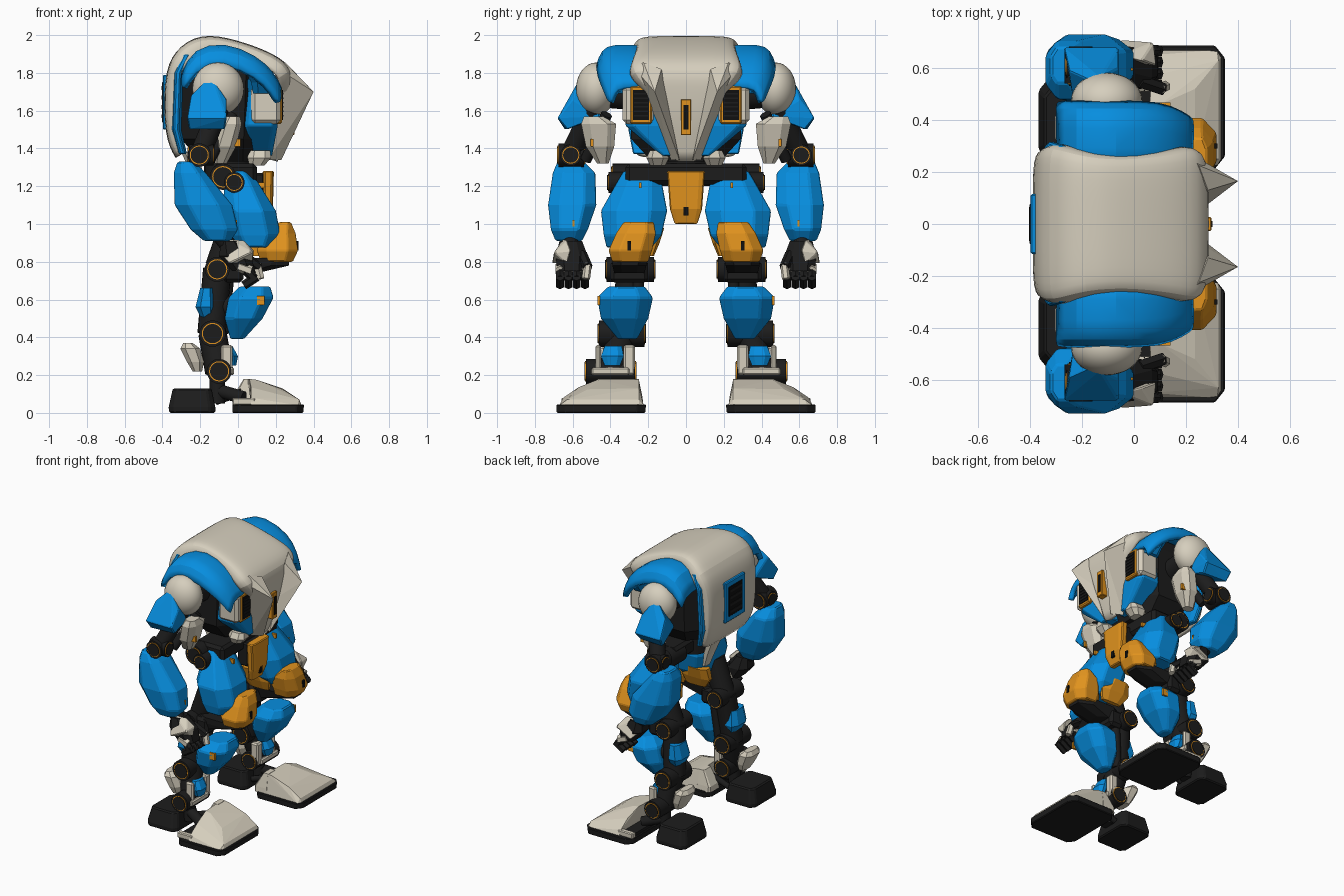
import bpy, bmesh
from mathutils import Vector, Matrix

cube = bpy.data.objects.get("Cube")
if cube:
    bpy.data.objects.remove(cube)


def material(name, color):
    mat = bpy.data.materials.new(name)
    mat.use_nodes = True
    mat.diffuse_color = (*color, 1)
    mat.node_tree.nodes["Principled BSDF"].inputs["Base Color"].default_value = (*color, 1)
    return mat


BONE = material("warm white", (.67, .62, .51))
BLUE = material("bright blue", (.002, .27, .74))
ORANGE = material("amber orange", (.75, .29, .013))
DARK = material("charcoal", (.012, .012, .012))
BLACK = material("black", (.005, .005, .005))


def finish(name, bm, mat, mirror=True, bevel=0, smooth=False, subdivide=0, thick=0):
    """Turn a bmesh into an object, mirrored across the body's middle plane."""
    bmesh.ops.recalc_face_normals(bm, faces=bm.faces)
    mesh = bpy.data.meshes.new(name)
    bm.to_mesh(mesh)
    bm.free()
    mesh.materials.append(mat)
    obj = bpy.data.objects.new(name, mesh)
    bpy.context.collection.objects.link(obj)
    if smooth:
        bpy.ops.object.select_all(action='DESELECT')
        obj.select_set(True)
        bpy.context.view_layer.objects.active = obj
        bpy.ops.object.shade_smooth_by_angle(angle=.6)
    if subdivide:
        mod = obj.modifiers.new("Round", 'SUBSURF')
        mod.levels = mod.render_levels = subdivide
    if thick:
        mod = obj.modifiers.new("Thickness", 'SOLIDIFY')
        mod.thickness, mod.offset = thick, -1
    if bevel:
        mod = obj.modifiers.new("Bevel", 'BEVEL')
        mod.width, mod.segments = bevel, 1
    if mirror:
        mod = obj.modifiers.new("Mirror", 'MIRROR')
        mod.use_axis = (False, True, False)
        mod.use_mirror_merge = False


def loft(name, rings, mat, cut=.25, **options):
    """Faceted shell from chamfered rectangles, each (z, x0, x1, y0, y1)."""
    bm = bmesh.new()
    loops = []
    for z, x0, x1, y0, y1 in rings:
        cx, cy = (x1 - x0) * cut, (y1 - y0) * cut
        outline = [(x0 + cx, y0), (x1 - cx, y0), (x1, y0 + cy), (x1, y1 - cy),
                   (x1 - cx, y1), (x0 + cx, y1), (x0, y1 - cy), (x0, y0 + cy)]
        loops.append([bm.verts.new((x, y, z)) for x, y in outline])
    for low, high in zip(loops, loops[1:]):
        for i in range(8):
            j = (i + 1) % 8
            bm.faces.new((low[i], low[j], high[j], high[i]))
    bm.faces.new(loops[0])
    bm.faces.new(loops[-1])
    finish(name, bm, mat, **options)


def hull(name, points, mat, **options):
    bm = bmesh.new()
    for p in points:
        bm.verts.new(p)
    bmesh.ops.convex_hull(bm, input=bm.verts)
    bmesh.ops.delete(bm, geom=[v for v in bm.verts if not v.link_faces], context='VERTS')
    finish(name, bm, mat, **options)


def box(name, x, y, z, mat, bevel=0, mirror=True):
    bm = bmesh.new()
    low, high = Vector((x[0], y[0], z[0])), Vector((x[1], y[1], z[1]))
    bmesh.ops.create_cube(bm, size=1, matrix=Matrix.LocRotScale((low + high) / 2, None, high - low))
    finish(name, bm, mat, mirror, bevel)


def rod(name, start, end, radius, mat=DARK, sides=20, mirror=True):
    a, b = Vector(start), Vector(end)
    turn = (b - a).to_track_quat('Z', 'Y')
    bm = bmesh.new()
    bmesh.ops.create_cone(bm, cap_ends=True, segments=sides, radius1=radius, radius2=radius,
                          depth=(b - a).length, matrix=Matrix.LocRotScale((a + b) / 2, turn, None))
    finish(name, bm, mat, mirror, smooth=sides > 8)


def joint(name, start, end, radius):
    """Dark pivot drum with a thin orange ring on both ends."""
    a, b = Vector(start), Vector(end)
    step = (b - a).normalized() * .004
    rod(name, a, b, radius)
    rod(name + "_ring", a - step, b + step, radius * .81, ORANGE)
    rod(name + "_cap", a - step * 2, b + step * 2, radius * .73)


def sheet(name, rows, mat, thick, mirror, subdivide=2):
    bm = bmesh.new()
    grid = [[bm.verts.new(p) for p in row] for row in rows]
    for r, s in zip(grid, grid[1:]):
        for i in range(len(r) - 1):
            bm.faces.new((r[i], r[i + 1], s[i + 1], s[i]))
    finish(name, bm, mat, mirror, smooth=True, subdivide=subdivide, thick=thick)


# Torso shell: one curved sheet running from the lower back over to the chest
path = [(-.33, 1.35, .27), (-.39, 1.45, .285), (-.395, 1.78, .29), (-.34, 1.92, .32), (-.2, 2.015, .27),
        (0, 1.975, .26), (.2, 1.9, .29), (.295, 1.82, .31), (.285, 1.7, .19), (.27, 1.55, .14), (.21, 1.33, .06)]
core = Vector((-.05, 0, 1.6))
rows = []
for x, z, half in path:
    row = []
    for side, sink in ((-1, .2), (-.98, .03), (-.7, 0), (0, 0), (.7, 0), (.98, .03), (1, .2)):
        p = Vector((x, 0, z)).lerp(core, sink)
        p.y = side * half
        row.append(p)
    rows.append(row)
sheet("torso_shell", rows, BONE, .03, False)
hull("chest_fin", [(.2, .28, 1.83), (.25, .225, 1.855), (.285, .13, 1.82), (.40, .165, 1.7), (.28, .09, 1.6),
                   (.23, .035, 1.34), (.16, .08, 1.34), (.235, .19, 1.69)], BONE)
box("chest_slot", (.25, .298), (-.027, .027), (1.47, 1.66), ORANGE, .004, False)
box("chest_slot_grille", (.29, .302), (-.012, .012), (1.5, 1.63), BLACK, 0, False)

# Torso inside, side stripes and chest armour
loft("torso_core", [(1.33, -.2, .1, -.18, .18), (1.45, -.3, .14, -.29, .29),
                    (1.8, -.31, .16, -.3, .3), (1.9, -.26, .08, -.26, .26)], DARK, mirror=False)
loft("back_stripe", [(1.37, -.32, -.27, .1, .28), (1.5, -.355, -.3, .1, .305),
                     (1.8, -.345, -.29, .1, .315), (1.9, -.3, -.24, .1, .3)], BLUE, bevel=.006)
loft("chest_side", [(1.36, .03, .18, .03, .13), (1.52, .03, .21, .04, .32),
                    (1.7, .05, .2, .04, .31), (1.77, .05, .18, .04, .36)], BLUE, .15, bevel=.006)
box("vent_housing", (.07, .225), (.17, .335), (1.53, 1.73), BONE, .02)
box("vent_frame", (.2, .232), (.18, .295), (1.53, 1.73), ORANGE, .008)
box("vent_grille", (.2, .237), (.195, .28), (1.55, 1.71), BLACK)
for i in range(6):
    z = 1.57 + i * .023
    box("vent_slat", (.2, .241), (.2, .275), (z, z + .008), DARK)

# Back vent
box("back_vent_frame", (-.398, -.37), (-.115, .115), (1.5, 1.79), BLUE, .006, False)
box("back_vent", (-.402, -.37), (-.08, .08), (1.535, 1.755), BLACK, .006, False)
for i in range(4):
    z = 1.56 + i * .05
    box("back_vent_slat", (-.405, -.38), (-.065, .065), (z, z + .02), DARK, 0, False)
loft("tail_plate", [(1.1, -.18, -.15, -.035, .035), (1.2, -.22, -.16, -.045, .045),
                    (1.38, -.3, -.22, -.06, .06)], BONE, mirror=False)

# Shoulder yoke, shoulder ball and upper arm
arch = [(-.3, 1.79, 1), (-.24, 1.925, 1), (-.07, 1.96, 1), (.1, 1.885, 1), (.19, 1.8, .85), (.23, 1.72, .75)]
sheet("shoulder_yoke", [[(x, .2 + out * taper, z + drop) for x, z, taper in arch] for out, drop in
                        ((0, .0), (.19, .015), (.25, -.02), (.275, -.1))], BLUE, .035, True, 1)
loft("yoke_front", [(1.69, .08, .19, .28, .36), (1.75, .07, .2, .24, .41),
                    (1.79, .05, .15, .24, .43)], BLUE)
bm = bmesh.new()
bmesh.ops.create_uvsphere(bm, u_segments=32, v_segments=16, radius=1,
                          matrix=Matrix.LocRotScale((-.105, .475, 1.715), None, (.137, .107, .14)))
finish("shoulder_ball", bm, BONE, smooth=True)
rod("shoulder_axle", (-.1, .25, 1.68), (-.1, .47, 1.7), .08)
hull("upper_arm_pad", [(-.16, .55, 1.77), (-.13, .565, 1.765), (-.25, .59, 1.68), (-.06, .6, 1.66),
                       (-.27, .68, 1.56), (-.06, .68, 1.56), (-.26, .64, 1.5), (-.07, .63, 1.5),
                       (-.23, .46, 1.57), (-.06, .45, 1.57)], BLUE, bevel=.006)
rod("upper_arm", (-.09, .48, 1.64), (-.2, .61, 1.37), .055)
rod("upper_arm_piston", (-.03, .42, 1.58), (-.15, .53, 1.34), .03)
loft("inner_arm_plate", [(1.32, -.13, -.06, .41, .47), (1.41, -.13, -.01, .38, .53),
                         (1.53, -.09, .02, .37, .555), (1.57, -.06, .01, .44, .54)], BONE)
box("arm_plate_mark", (-.03, .012), (.49, .505), (1.41, 1.45), ORANGE)
joint("elbow", (-.205, .54, 1.365), (-.205, .675, 1.365), .062)
joint("elbow_front", (-.26, .61, 1.365), (-.13, .61, 1.365), .056)

# Forearm and hand
loft("forearm", [(1.33, -.32, -.23, .54, .68), (1.27, -.34, -.17, .48, .705), (1.1, -.335, -.03, .475, .73),
                 (.97, -.25, .0, .52, .715), (.91, -.18, -.04, .55, .69)], BLUE, bevel=.008)
box("forearm_mark", (-.08, -.004), (.59, .6), (.98, 1.02), ORANGE)
rod("wrist", (-.1, .62, .95), (-.03, .61, .86), .045)
loft("palm", [(.75, -.03, .09, .53, .68), (.83, -.1, .07, .52, .69), (.91, -.09, 0, .55, .67)], DARK)
hull("hand_plate", [(-.1, .63, .85), (-.05, .65, .92), (.03, .63, .915), (.075, .7, .85), (-.05, .71, .79),
                    (.075, .63, .79), (.085, .61, .86)], BONE, bevel=.005)
for i in range(4):
    y = .535 + i * .044
    rod("knuckle", (.0, y, .775), (.07, y, .75), .028, BONE, 6)
    rod("finger", (.03, y, .77), (.085, y, .71), .026, DARK, 6)
    rod("fingertip", (.1, y, .72), (.03, y, .675), .024, DARK, 6)
rod("thumb", (.02, .55, .84), (.11, .52, .77), .027, DARK, 6)
rod("thumb_tip", (.1, .52, .79), (.12, .53, .71), .022, BONE, 6)

# Waist and pelvis
rod("waist", (-.05, 0, 1.2), (-.05, 0, 1.4), .13, mirror=False)
box("pelvis", (-.13, .1), (-.32, .32), (1.21, 1.32), DARK, .02, False)
box("pelvis_mount", (.05, .14), (-.08, .08), (1.1, 1.27), DARK, .01, False)
loft("hip_guard", [(1.31, .06, .14, .11, .19), (1.35, .05, .175, .09, .21),
                   (1.39, .06, .17, .12, .19)], BONE)
loft("groin_plate", [(1.0, .12, .16, -.06, .06), (1.08, .13, .185, -.085, .085),
                     (1.28, .13, .19, -.1, .1)], ORANGE, .15, mirror=False, bevel=.006)
box("groin_slot", (.15, .187), (-.014, .014), (1.045, 1.09), BLACK, 0, False)
joint("hip", (-.08, .2, 1.25), (-.08, .39, 1.25), .07)
joint("hip_outer", (-.02, .22, 1.22), (-.02, .41, 1.22), .055)

# Thigh and knee
loft("thigh", [(1.28, -.03, .05, .18, .33), (1.23, -.07, .1, .13, .36), (1.07, -.08, .2, .1, .45),
               (.94, -.05, .225, .13, .435), (.875, 0, .18, .18, .42)], BLUE, bevel=.008)
box("thigh_mark", (.1, .14), (.235, .25), (1.19, 1.22), ORANGE)
loft("knee_cap", [(1.01, .22, .28, .17, .33), (.95, .13, .305, .16, .37), (.86, .1, .318, .18, .41),
                  (.8, .12, .29, .2, .39)], ORANGE, bevel=.006)
loft("knee_inner_plate", [(.83, -.03, .12, .17, .2), (.9, -.08, .14, .14, .2),
                          (.98, -.07, .1, .115, .2)], ORANGE)
box("knee_slot", (.28, .321), (.29, .31), (.86, .91), BLACK)
loft("knee_lever", [(.74, -.13, .1, .22, .38), (.78, -.12, .27, .21, .39),
                    (.82, -.08, .27, .2, .39)], DARK)
rod("thigh_frame", (-.02, .29, 1.0), (-.1, .29, .77), .075)
joint("knee", (-.11, .17, .76), (-.11, .42, .76), .066)
box("knee_block", (-.08, .03), (.2, .4), (.69, .81), DARK, .02)

# Shin and ankle
rod("upper_shin", (-.11, .29, .76), (-.14, .33, .42), .075)
rod("shin_piston", (-.05, .25, .72), (-.08, .27, .42), .03)
rod("shin_bracket", (-.14, .31, .56), (.03, .31, .56), .06)
loft("shin_plate", [(.67, .01, .17, .22, .41), (.61, -.05, .188, .175, .47), (.5, -.07, .13, .2, .45),
                    (.39, -.04, .03, .26, .36)], BLUE, bevel=.008)
box("shin_mark", (.1, .14), (.455, .468), (.57, .62), ORANGE)
loft("calf_plate", [(.49, -.19, -.13, .27, .37), (.56, -.225, -.12, .24, .41),
                    (.66, -.2, -.13, .26, .4)], BLUE)
joint("lower_knee", (-.135, .22, .42), (-.135, .46, .42), .07)
rod("lower_shin", (-.135, .34, .42), (-.1, .39, .22), .075)
joint("ankle", (-.1, .27, .22), (-.1, .53, .22), .066)
loft("heel_guard", [(.22, -.24, -.19, .32, .42), (.27, -.27, -.18, .3, .44),
                    (.34, -.305, -.2, .29, .45), (.37, -.29, -.24, .31, .43)], BONE)
loft("ankle_blue_plate", [(.25, -.05, -.01, .35, .43), (.3, -.09, .0, .33, .45),
                          (.355, -.08, -.03, .34, .43)], BLUE)
box("ankle_side_plate", (-.09, -.03), (.27, .33), (.2, .36), BONE, .01)
box("ankle_outer_plate", (-.09, -.03), (.45, .48), (.2, .36), BONE, .01)
box("ankle_front_bar", (-.06, -.02), (.3, .5), (.2, .24), BONE, .008)

# Foot: broad toe with an open rear pocket, and a separate heel block
rod("ankle_post", (-.11, .4, .22), (-.11, .4, .05), .04)
rod("toe_link", (-.11, .4, .12), (.03, .46, .08), .035)
rod("toe_piston", (-.12, .34, .06), (.02, .34, .11), .02)
loft("toe_sole", [(0, -.03, .345, .215, .685), (.045, -.03, .35, .212, .687)], DARK, .1, bevel=.005)
hull("toe_cap", [(x, y, .04) for x in (.07, .32) for y in (.225, .67)] +
     [(.335, .25, .045), (.335, .64, .045), (.325, .25, .07), (.325, .63, .07), (.07, .65, .08), (.235, .25, .13),
      (.235, .52, .125), (.07, .57, .135), (.1, .25, .175), (.1, .46, .175), (.05, .25, .18), (.06, .46, .18)], BONE)
loft("toe_inner_wall", [(.04, -.03, .09, .225, .35), (.08, -.03, .08, .23, .34),
                        (.18, .03, .07, .25, .33)], BONE, .1)
box("toe_outer_wall", (-.03, .09), (.62, .66), (.04, .08), BONE, .006)
box("toe_pocket", (-.02, .085), (.33, .63), (.04, .065), DARK)
loft("heel", [(0, -.365, -.12, .25, .55), (.03, -.367, -.12, .25, .55),
              (.13, -.345, -.14, .27, .52)], DARK, .12, bevel=.008)
